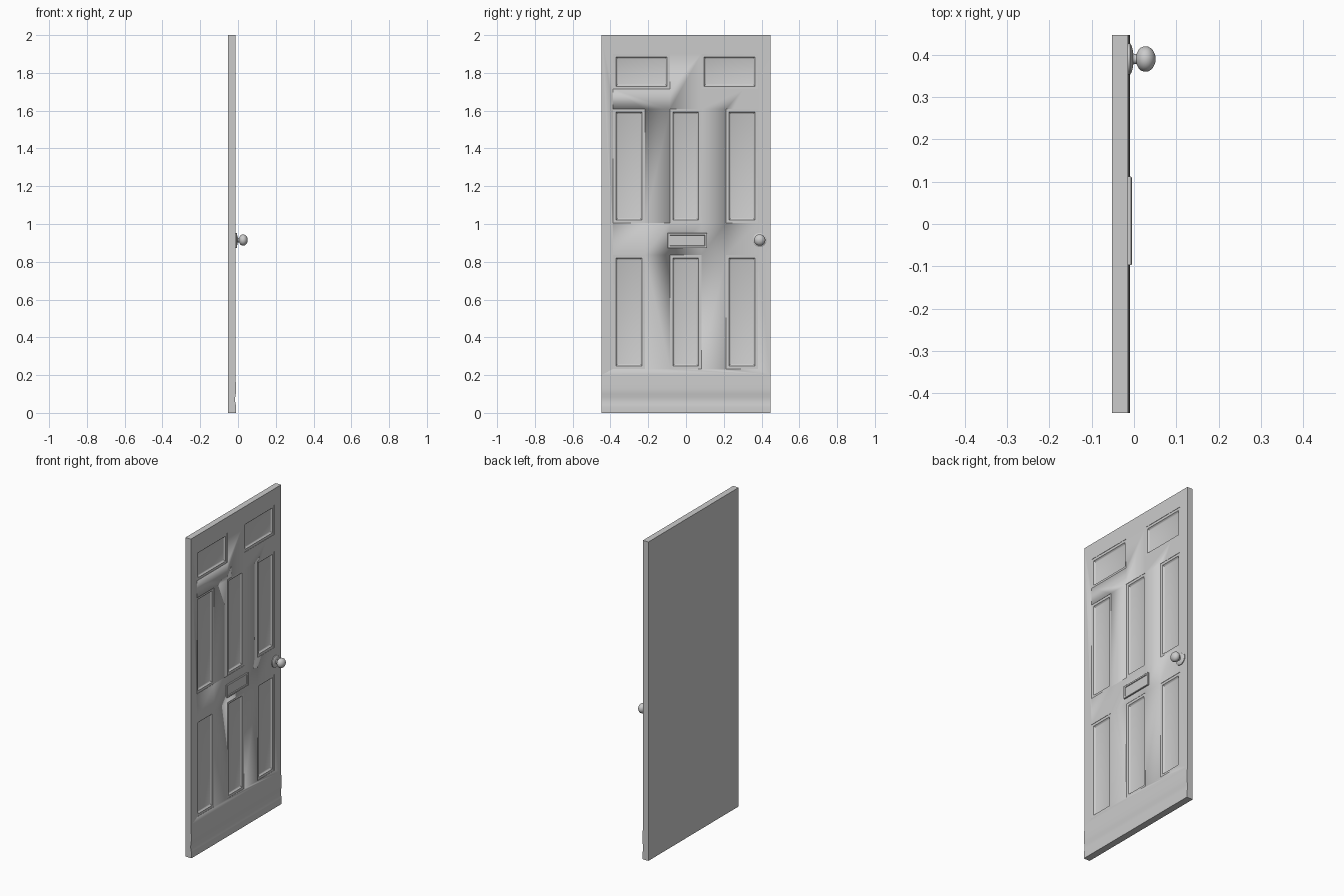
import bpy, bmesh, math

if "Cube" in bpy.data.objects:
    bpy.data.objects.remove(bpy.data.objects["Cube"])

FACE = -0.014   # x of the door's front surface
BACK = -0.052


def finish(name, bm, angle=30):
    bmesh.ops.remove_doubles(bm, verts=bm.verts, dist=1e-6)
    bmesh.ops.recalc_face_normals(bm, faces=bm.faces)
    mesh = bpy.data.meshes.new(name)
    bm.to_mesh(mesh)
    bm.free()
    ob = bpy.data.objects.new(name, mesh)
    bpy.context.collection.objects.link(ob)
    bpy.ops.object.select_all(action='DESELECT')
    ob.select_set(True)
    bpy.context.view_layer.objects.active = ob
    bpy.ops.object.shade_smooth_by_angle(angle=math.radians(angle))
    return ob


def stepped_block(bm, y0, y1, z0, z1, profile):
    """Closed block of nested rectangles; profile = (inset, x) pairs."""
    rings = []
    for i, x in profile:
        rings.append([bm.verts.new((x, y, z)) for y, z in
                      ((y0 + i, z0 + i), (y1 - i, z0 + i),
                       (y1 - i, z1 - i), (y0 + i, z1 - i))])
    for a, b in zip(rings, rings[1:]):
        for k in range(4):
            n = (k + 1) % 4
            bm.faces.new((a[k], a[n], b[n], b[k]))
    bm.faces.new(rings[0])
    bm.faces.new(rings[-1])


# door leaf: side profile with curved weather strip at the foot
side = [(BACK, 0), (-0.0095, 0), (-0.0095, 0.03), (-0.0115, 0.042),
        (-0.0145, 0.056), (-0.0155, 0.07), (-0.0145, 0.084),
        (-0.012, 0.1), (-0.0105, 0.115), (-0.0105, 0.13),
        (-0.012, 0.165), (FACE, 0.2), (FACE, 2), (BACK, 2)]
bm = bmesh.new()
f = bm.faces.new([bm.verts.new((x, -0.447, z)) for x, z in side])
ext = bmesh.ops.extrude_face_region(bm, geom=[f])
bmesh.ops.translate(bm, vec=(0, 0.894, 0),
                    verts=[v for v in ext['geom'] if isinstance(v, bmesh.types.BMVert)])
door = finish("door_leaf", bm)

# moulded panel recesses
recess = [(0, 0.02), (0, FACE - 0.002), (0.015, FACE - 0.003),
          (0.017, FACE - 0.006), (0.021, FACE - 0.010), (0.026, FACE - 0.012)]
columns = [(-0.386, -0.217), (-0.085, 0.081), (0.212, 0.381)]
panels = [(-0.386, -0.085, 1.714, 1.9), (0.081, 0.381, 1.714, 1.9)]
for z0, z1 in ((0.233, 0.836), (1.005, 1.608)):
    panels += [(y0, y1, z0, z1) for y0, y1 in columns]
bm = bmesh.new()
for p in panels:
    stepped_block(bm, *p, recess)
cutter = finish("panel_cutter", bm)
cutter.hide_render = True
mod = door.modifiers.new("panels", 'BOOLEAN')
mod.operation = 'DIFFERENCE'
mod.solver = 'EXACT'
mod.object = cutter
bpy.context.view_layer.objects.active = door
bpy.ops.object.modifier_apply(modifier=mod.name)
bpy.data.objects.remove(cutter)

# letter slot plate with an inset flap
bm = bmesh.new()
stepped_block(bm, -0.097, 0.112, 0.872, 0.952,
              [(0, FACE - 0.002), (0, -0.007), (0.002, -0.005), (0.011, -0.005),
               (0.013, -0.009)])
finish("letter_slot", bm)


# door knob: rose, neck and handle turned around the x axis
def lathe(name, profile, y, z, seg=32):
    bm = bmesh.new()
    vs = [bm.verts.new((x, r, 0)) for x, r in profile]
    edges = [bm.edges.new(e) for e in zip(vs, vs[1:])]
    bmesh.ops.spin(bm, geom=vs + edges, cent=(0, 0, 0), axis=(1, 0, 0),
                   angle=2 * math.pi, steps=seg)
    bmesh.ops.translate(bm, verts=bm.verts, vec=(0, y, z))
    return finish(name, bm, 40)


lathe("door_knob",
      [(FACE - 0.002, 0), (FACE - 0.002, 0.037), (-0.009, 0.037), (-0.006, 0.032),
       (-0.003, 0.022), (-0.002, 0.013), (0.002, 0.0115), (0.006, 0.0125),
       (0.008, 0.016), (0.011, 0.022), (0.016, 0.0268), (0.022, 0.0294),
       (0.028, 0.030), (0.034, 0.029), (0.040, 0.0255), (0.045, 0.020),
       (0.049, 0.0125), (0.0507, 0.006), (0.0512, 0)],
      0.39, 0.915)
